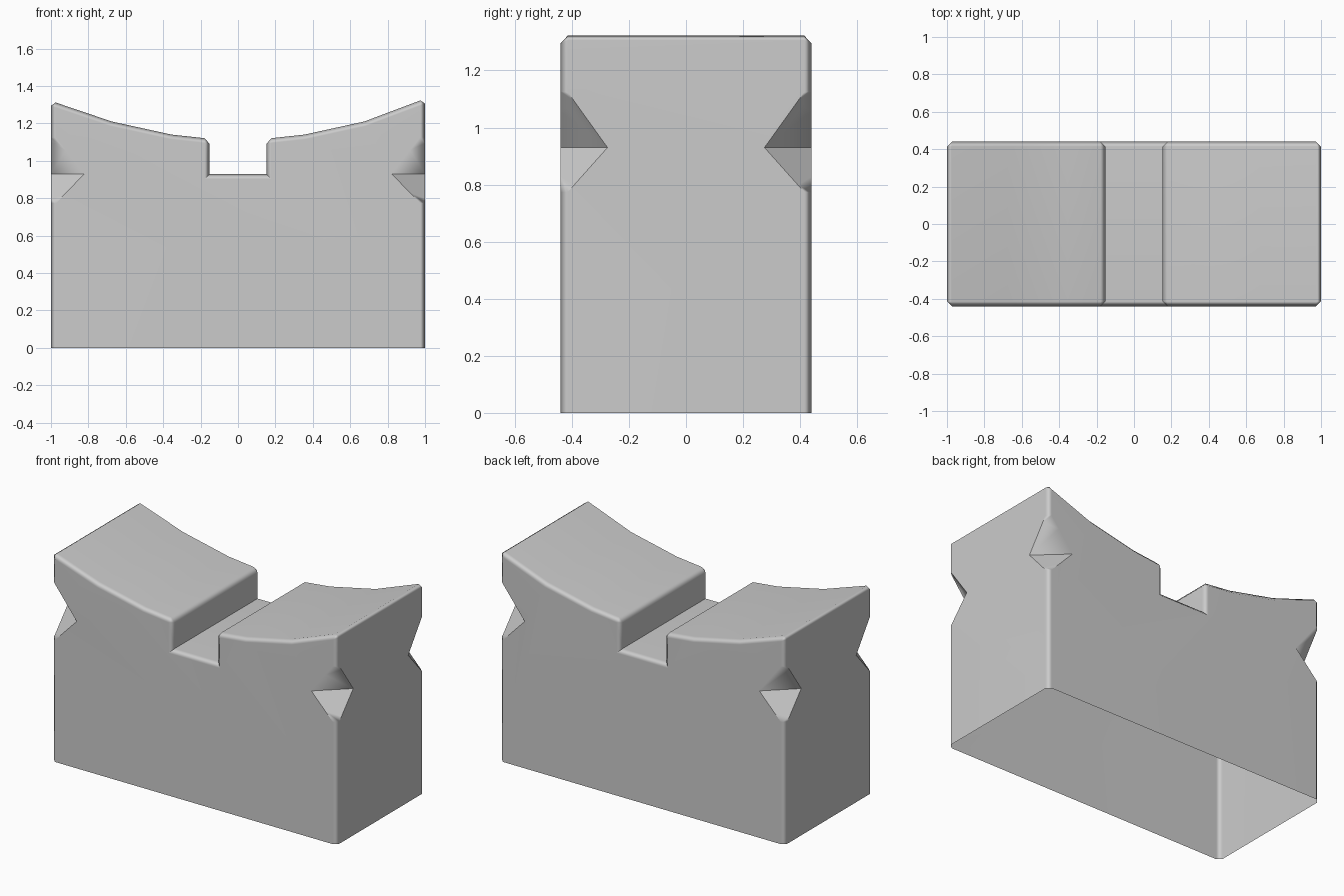
import bpy, bmesh, math
from mathutils import Vector

if "Cube" in bpy.data.objects:
    bpy.data.objects.remove(bpy.data.objects["Cube"])

HALF_DEPTH = 0.44
BEVEL = 0.026


def add_object(name, bm):
    mesh = bpy.data.meshes.new(name)
    bmesh.ops.recalc_face_normals(bm, faces=bm.faces)
    bm.to_mesh(mesh)
    bm.free()
    obj = bpy.data.objects.new(name, mesh)
    bpy.context.collection.objects.link(obj)
    return obj


# Block profile: flat base, sagging saddle top and a central slot
profile = [(-1, 0), (1, 0), (1, 1.332), (0.675, 1.21), (0.355, 1.14), (0.153, 1.118),
           (0.153, 0.928), (-0.153, 0.928), (-0.153, 1.118), (-0.355, 1.14),
           (-0.675, 1.21), (-1, 1.32)]
bm = bmesh.new()
face = bm.faces.new([bm.verts.new((x, -HALF_DEPTH, z)) for x, z in profile])
ext = bmesh.ops.extrude_face_region(bm, geom=[face])
for v in ext["geom"]:
    if isinstance(v, bmesh.types.BMVert):
        v.co.y = HALF_DEPTH
bmesh.ops.recalc_face_normals(bm, faces=bm.faces)


# Chamfer the sharp convex edges, leaving the base rim crisp
def wants_bevel(e):
    on_base = all(v.co.z < 0.001 for v in e.verts)
    return not on_base and e.is_convex and e.calc_face_angle() > math.radians(30)


bmesh.ops.bevel(bm, geom=[e for e in bm.edges if wants_bevel(e)], offset=BEVEL,
                offset_type='OFFSET', segments=1, profile=0.5, affect='EDGES')
block = add_object("saddle_block", bm)


# Wedge-shaped corner notches, one cutter per corner
def corner_cutter(sx, sy):
    a = Vector((0.822 * sx, HALF_DEPTH * sy, 0.93))
    b = Vector((1.0 * sx, 0.275 * sy, 0.93))
    mid, along = (a + b) / 2, a - b
    corner = Vector((sx, HALF_DEPTH * sy, 0))
    bm = bmesh.new()
    for z in (1.16, 0.745):
        outer = mid + (corner + Vector((0, 0, z)) - mid) * 1.3
        for side in (-1.5, 1.5):
            bm.verts.new(outer + along * side)
    for side in (-1.5, 1.5):
        bm.verts.new(mid + along * side)
    bmesh.ops.convex_hull(bm, input=bm.verts)
    return add_object("corner_notch_cutter", bm)


bpy.context.view_layer.objects.active = block
block.select_set(True)
for sx in (-1, 1):
    for sy in (-1, 1):
        cutter = corner_cutter(sx, sy)
        cutter.hide_render = True
        mod = block.modifiers.new("notch", 'BOOLEAN')
        mod.operation = 'DIFFERENCE'
        mod.solver = 'EXACT'
        mod.object = cutter
        bpy.ops.object.modifier_apply(modifier=mod.name)
        bpy.data.objects.remove(cutter)

# Open underside
bm = bmesh.new()
bm.from_mesh(block.data)
base = [f for f in bm.faces if all(v.co.z < 0.001 for v in f.verts)]
bmesh.ops.delete(bm, geom=base, context='FACES')
bm.to_mesh(block.data)
bm.free()

# Soft chamfers with flat main faces
bpy.ops.object.shade_smooth_by_angle(angle=math.radians(50))
weighted = block.modifiers.new("weighted_normals", 'WEIGHTED_NORMAL')
weighted.keep_sharp = True
